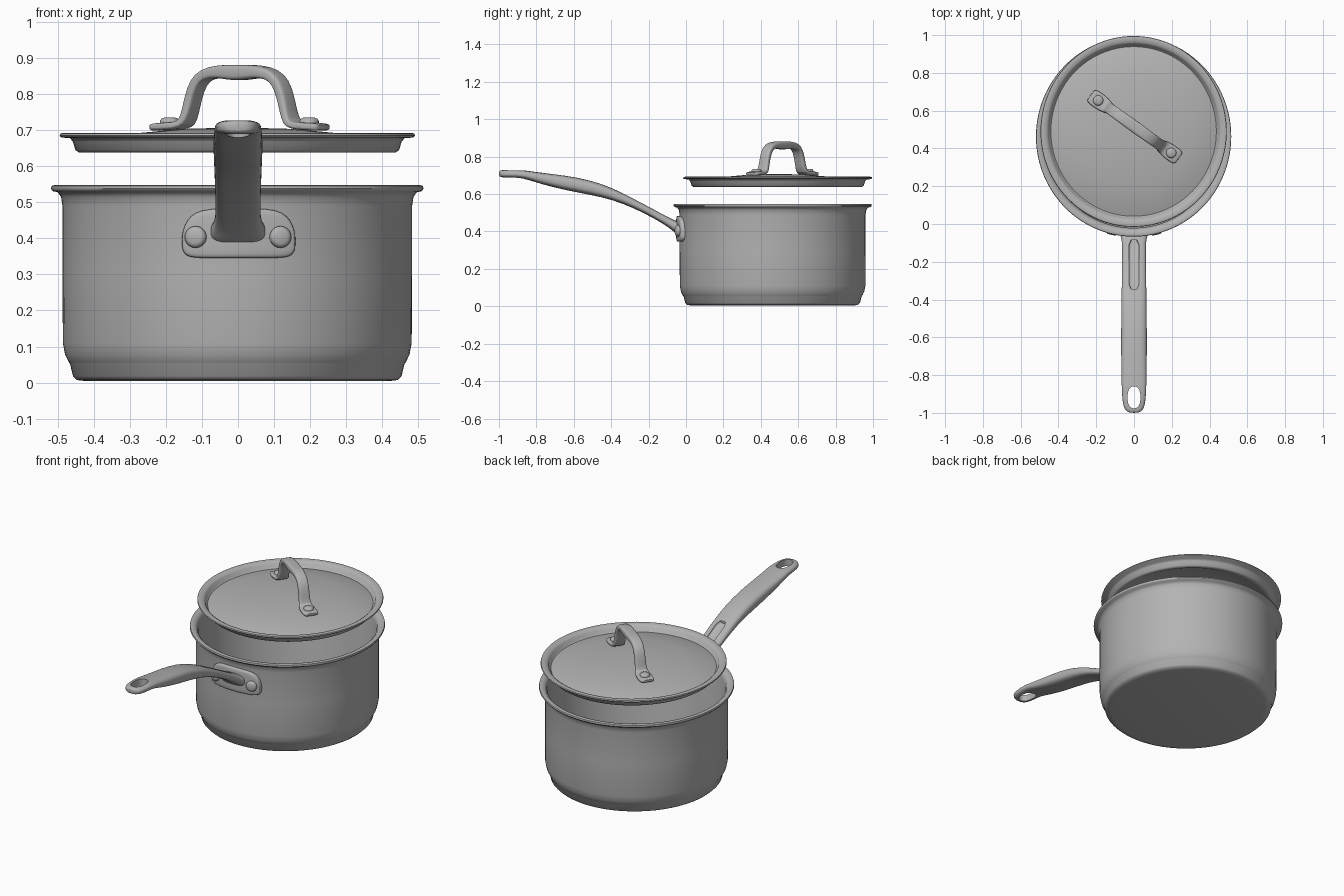
import bpy, bmesh, math
from mathutils import Vector

cube = bpy.data.objects.get("Cube")
if cube:
    bpy.data.objects.remove(cube, do_unlink=True)

steel = bpy.data.materials.new("brushed steel")
steel.use_nodes = True
COLOUR = (0.45, 0.45, 0.45, 1)
steel.diffuse_color = COLOUR
steel.node_tree.nodes["Principled BSDF"].inputs["Base Color"].default_value = COLOUR


def finish(name, bm, angle=40):
    bmesh.ops.recalc_face_normals(bm, faces=bm.faces)
    mesh = bpy.data.meshes.new(name)
    bm.to_mesh(mesh)
    bm.free()
    mesh.materials.append(steel)
    ob = bpy.data.objects.new(name, mesh)
    bpy.context.collection.objects.link(ob)
    smooth(ob, angle)
    return ob


def smooth(ob, angle=40):
    bpy.ops.object.select_all(action='DESELECT')
    ob.select_set(True)
    bpy.context.view_layer.objects.active = ob
    bpy.ops.object.shade_smooth_by_angle(angle=math.radians(angle))


def apply(ob, kind, **settings):
    mod = ob.modifiers.new(kind.lower(), kind)
    for key, value in settings.items():
        setattr(mod, key, value)
    bpy.context.view_layer.objects.active = ob
    bpy.ops.object.modifier_apply(modifier=mod.name)


def lathe(name, profile, centre, steps=96, stretch=1.025):
    """Revolve an (r, z) profile whose two ends lie on the axis."""
    bm = bmesh.new()
    rings = []
    for r, z in profile:
        if r == 0:
            rings.append([bm.verts.new((centre[0], centre[1], z))] * steps)
        else:
            rings.append([bm.verts.new((centre[0] + r * math.cos(a), centre[1] + r * stretch * math.sin(a), z))
                          for a in (math.tau * i / steps for i in range(steps))])
    for lo, hi in zip(rings, rings[1:]):
        for i in range(steps):
            j = (i + 1) % steps
            bm.faces.new(dict.fromkeys((lo[i], lo[j], hi[j], hi[i])))
    return finish(name, bm, 50)


def loft(name, stations, n=4, sides=16, subdivide=1):
    """Skin rounded sections given as (centre, half-axis u, half-axis v)."""
    bm = bmesh.new()
    rings = []
    for c, u, v in stations:
        ring = []
        for i in range(sides):
            a = math.tau * (i + 0.5) / sides
            ca, sa = math.cos(a), math.sin(a)
            p = Vector(c) + Vector(u) * math.copysign(abs(ca) ** (2 / n), ca)
            ring.append(bm.verts.new(p + Vector(v) * math.copysign(abs(sa) ** (2 / n), sa)))
        rings.append(ring)
    for lo, hi in zip(rings, rings[1:]):
        for i in range(sides):
            j = (i + 1) % sides
            bm.faces.new((lo[i], lo[j], hi[j], hi[i]))
    bm.faces.new(rings[0])
    bm.faces.new(rings[-1])
    ob = finish(name, bm)
    if subdivide:
        apply(ob, 'SUBSURF', levels=subdivide)
    return ob


def rivet(name, base, direction, radius, height):
    """Flat-topped button with a rounded shoulder."""
    d = Vector(direction).normalized()
    u = d.orthogonal().normalized()
    v = d.cross(u)
    steps = [(0, 1), (0.55, 1), (0.85, 0.85), (1, 0.6)]
    return loft(name, [(Vector(base) + d * height * h, u * radius * k, v * radius * k) for h, k in steps],
                n=2, sides=20, subdivide=0)


# Pot: outer wall, rolled lip, inner wall and floor
POT_Y = 0.463
lathe("pot_body", [
    (0, 0.004), (0.42, 0.004), (0.445, 0.007), (0.456, 0.018), (0.464, 0.052), (0.468, 0.057),
    (0.478, 0.078), (0.484, 0.11), (0.485, 0.3), (0.485, 0.49), (0.489, 0.515), (0.498, 0.528),
    (0.512, 0.531), (0.517, 0.538), (0.515, 0.546), (0.506, 0.548), (0.49, 0.545), (0.478, 0.533),
    (0.472, 0.51), (0.47, 0.1), (0.46, 0.06), (0.43, 0.04), (0, 0.036)], (-0.002, POT_Y))

# Lid: domed plate, recessed channel and flat outer flange
lathe("lid", [
    (0, 0.692), (0.15, 0.689), (0.3, 0.675), (0.40, 0.653), (0.425, 0.641), (0.44, 0.639),
    (0.449, 0.645), (0.456, 0.668), (0.464, 0.678), (0.488, 0.68), (0.493, 0.685), (0.491, 0.691),
    (0.482, 0.693), (0.462, 0.689), (0.452, 0.682), (0.446, 0.664), (0.438, 0.657), (0.425, 0.661),
    (0.38, 0.674), (0.3, 0.69), (0.15, 0.704), (0, 0.708)], (-0.002, 0.49))

# Lid handle: strap bent up from two riveted pads, set diagonally
along = Vector((0.39, -0.28, 0)).normalized()
across = Vector((-along.y, along.x, 0))
LID_HANDLE = Vector((0.004, 0.515, 0))
half = [  # distance from middle, height, half width, half thickness
    (0.288, 0.708, 0.030, 0.008), (0.280, 0.709, 0.042, 0.011), (0.235, 0.711, 0.043, 0.011),
    (0.200, 0.713, 0.040, 0.011), (0.178, 0.722, 0.034, 0.013), (0.168, 0.750, 0.031, 0.014),
    (0.158, 0.790, 0.030, 0.015), (0.142, 0.832, 0.030, 0.016), (0.112, 0.857, 0.030, 0.016),
    (0.065, 0.863, 0.031, 0.018), (0.03, 0.861, 0.032, 0.021)]
path = [(-s, z, w, t) for s, z, w, t in half] + [(0, 0.860, 0.032, 0.022)] + half[::-1]
stations = []
for i, (s, z, w, t) in enumerate(path):
    a, b = path[max(i - 1, 0)], path[min(i + 1, len(path) - 1)]
    tangent = (along * (b[0] - a[0]) + Vector((0, 0, b[1] - a[1]))).normalized()
    stations.append((LID_HANDLE + along * s + Vector((0, 0, z)), across * w, tangent.cross(across) * t))
loft("lid_handle", stations)
for side, s in (("right", -0.238), ("left", 0.238)):
    rivet("lid_rivet_" + side, LID_HANDLE + along * s + Vector((0, 0, 0.715)), (0, 0, 1), 0.027, 0.020)

# Long handle: lofted grip sloping up and away from the pot
grip = [  # y, top, bottom, half width
    (-1.0, 0.722, 0.696, 0.020), (-0.992, 0.727, 0.691, 0.040), (-0.972, 0.729, 0.688, 0.055),
    (-0.93, 0.729, 0.687, 0.063), (-0.865, 0.728, 0.684, 0.066), (-0.81, 0.719, 0.664, 0.067),
    (-0.70, 0.706, 0.633, 0.069), (-0.58, 0.690, 0.608, 0.069), (-0.45, 0.657, 0.584, 0.068),
    (-0.34, 0.607, 0.551, 0.066), (-0.22, 0.545, 0.497, 0.064), (-0.12, 0.490, 0.440, 0.063),
    (-0.075, 0.468, 0.408, 0.067), (-0.05, 0.455, 0.385, 0.078), (-0.03, 0.450, 0.375, 0.082)]
handle = loft("long_handle", [((0, y, (t + b) / 2), (w, 0, 0), (0, 0, (t - b) / 2)) for y, t, b, w in grip], n=3)


def cut(target, cutter):
    apply(target, 'BOOLEAN', operation='DIFFERENCE', object=cutter, solver='EXACT')
    bpy.data.objects.remove(cutter, do_unlink=True)


# Hanging hole near the tip
cut(handle, loft("hole_cutter", [((0, -0.918, z), (0.034, 0, 0), (0, 0.058, 0)) for z in (0.6, 0.8)],
                 n=2.4, sides=32, subdivide=0))
# Shallow slot on the upper side close to the pot, following the slope
slot = []
for k in range(11):
    y = -0.345 + 0.026 * k
    top = next(p[1] + (q[1] - p[1]) * (y - p[0]) / (q[0] - p[0])
               for p, q in zip(grip, grip[1:]) if p[0] <= y <= q[0])
    w = 0.016 if k in (0, 10) else 0.027
    slot.append(((0, y, top + 0.012), (w, 0, 0), (0, 0, 0.026)))
cut(handle, loft("slot_cutter", slot, n=6, subdivide=0))
smooth(handle, 40)

# Mounting bracket wrapped round the pot wall
bracket = []
for x, lo, hi in [(-0.158, 0.372, 0.41), (-0.15, 0.355, 0.438), (-0.135, 0.347, 0.463), (-0.105, 0.345, 0.48),
                  (-0.05, 0.345, 0.484), (0, 0.345, 0.485), (0.05, 0.345, 0.484), (0.105, 0.345, 0.48),
                  (0.135, 0.347, 0.463), (0.15, 0.355, 0.438), (0.158, 0.372, 0.41)]:
    y = POT_Y - 1.025 * math.sqrt(0.489 ** 2 - x * x)
    bracket.append(((x + 0.002, y, (lo + hi) / 2), (0, 0.016, 0), (0, 0, (hi - lo) / 2)))
loft("handle_bracket", bracket, n=5)
for side, x in (("right", -0.116), ("left", 0.116)):
    y = POT_Y - 1.025 * math.sqrt(0.5 ** 2 - x * x)
    rivet("bracket_rivet_" + side, (x, y, 0.404), (x, y - POT_Y, 0), 0.030, 0.022)
